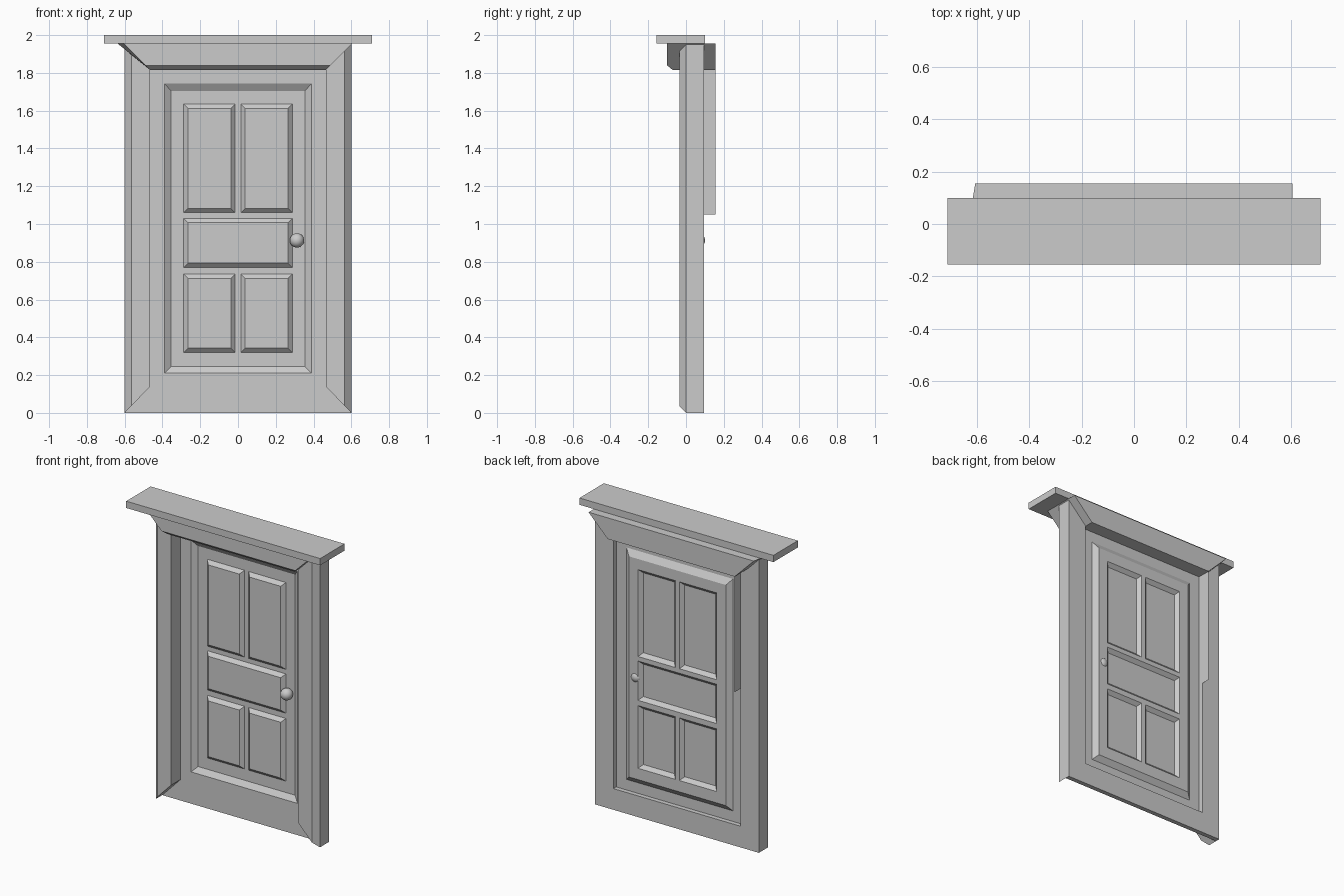
import bpy, bmesh

if "Cube" in bpy.data.objects:
    bpy.data.objects.remove(bpy.data.objects["Cube"])


def finish(name, bm, fix=True):
    if fix:
        bmesh.ops.recalc_face_normals(bm, faces=bm.faces)
    me = bpy.data.meshes.new(name)
    bm.to_mesh(me)
    bm.free()
    ob = bpy.data.objects.new(name, me)
    bpy.context.collection.objects.link(ob)
    return ob


def box(name, x0, x1, y0, y1, z0, z1):
    return loft(name, [(x0, y0, z0), (x0, y1, z0), (x0, y1, z1), (x0, y0, z1)],
                [(x1, y0, z0), (x1, y1, z0), (x1, y1, z1), (x1, y0, z1)])


def loft(name, a, b):
    """Solid between two loops with equal point counts."""
    bm = bmesh.new()
    va = [bm.verts.new(p) for p in a]
    vb = [bm.verts.new(p) for p in b]
    n = len(a)
    for i in range(n):
        j = (i + 1) % n
        bm.faces.new((va[i], va[j], vb[j], vb[i]))
    caps = [bm.faces.new(va), bm.faces.new(vb)]
    bmesh.ops.triangulate(bm, faces=caps)
    return finish(name, bm)


OUT, IN, TOP, HEAD = 0.6, 0.465, 1.955, 1.815
BORDER_Y, DOOR_Y, BACK_Y = 0.065, 0.09, 0.095

# Cornice slab on top
box("cornice", -0.71, 0.71, -0.155, 0.1, TOP, 2.0)

# Side posts: chamfered profile with mitred ends
profile = [(OUT, BACK_Y), (OUT, 0), (0.565, -0.035), (IN, -0.035), (IN, BACK_Y)]
for s, side in ((-1, "left"), (1, "right")):
    cut = lambda x: (OUT - x) * 0.14 / (OUT - IN)
    loft(side + "_post", [(s * x, y, cut(x)) for x, y in profile],
         [(s * x, y, TOP - cut(x)) for x, y in profile])

# Head moulding: y, z, half width (mitred ends with small ears)
head = [(0.155, HEAD, IN), (0.155, TOP, 0.605), (0.0, TOP, 0.605),
        (-0.035, TOP, 0.637), (-0.1, TOP, 0.605), (-0.1, 1.84, 0.49), (-0.07, HEAD, IN)]
loft("head_moulding", [(-w, y, z) for y, z, w in head], [(w, y, z) for y, z, w in head])

# Recessed bottom rail
box("bottom_rail", -OUT, OUT, BORDER_Y, BACK_Y, 0, 0.14)

# Thin strip behind the left post
bm = bmesh.new()
bm.faces.new([bm.verts.new((-IN, y, z)) for y, z in
              ((BACK_Y, 1.05), (0.155, 1.05), (0.155, HEAD), (BACK_Y, HEAD))])
finish("rear_strip", bm, False)

# Door surround: flat border, then a slope back to the door leaf
bm = bmesh.new()
loops = []
for w, y, z0, z1 in ((IN, BORDER_Y, 0.14, HEAD), (0.39, BORDER_Y, 0.21, 1.745),
                     (0.355, DOOR_Y, 0.245, 1.705)):
    loops.append([bm.verts.new(p) for p in ((-w, y, z0), (w, y, z0), (w, y, z1), (-w, y, z1))])
for a, b in zip(loops, loops[1:]):
    for i in range(4):
        j = (i + 1) % 4
        bm.faces.new((a[i], a[j], b[j], b[i]))
finish("door_surround", bm, False)

# Door leaf: sheet divided on the panel lines, panels raised to the front
xs = [-0.355, -0.288, -0.015, 0.015, 0.288, 0.355]
zs = [0.245, 0.32, 0.735, 0.77, 1.03, 1.06, 1.635, 1.705]
bm = bmesh.new()
g = [[bm.verts.new((x, DOOR_Y, z)) for x in xs] for z in zs]
panels, middle = [], []
for r in range(len(zs) - 1):
    for c in range(len(xs) - 1):
        f = bm.faces.new((g[r][c], g[r][c + 1], g[r + 1][c + 1], g[r + 1][c]))
        if r in (1, 5) and c in (1, 3):
            panels.append(f)
        if r == 3 and 1 <= c <= 3:
            middle.append(f)
bm.normal_update()
for faces in [[f] for f in panels] + [middle]:
    bmesh.ops.inset_region(bm, faces=faces, thickness=0.023, use_even_offset=True)
    for v in {v for f in faces for v in f.verts}:
        v.co.y = BORDER_Y + 0.003
finish("door_leaf", bm, False)

# Round knob passing through the leaf
bpy.ops.mesh.primitive_uv_sphere_add(segments=24, ring_count=16, radius=0.038,
                                     location=(0.312, 0.063, 0.913))
bpy.context.object.name = "knob"
bpy.ops.object.shade_smooth_by_angle()
